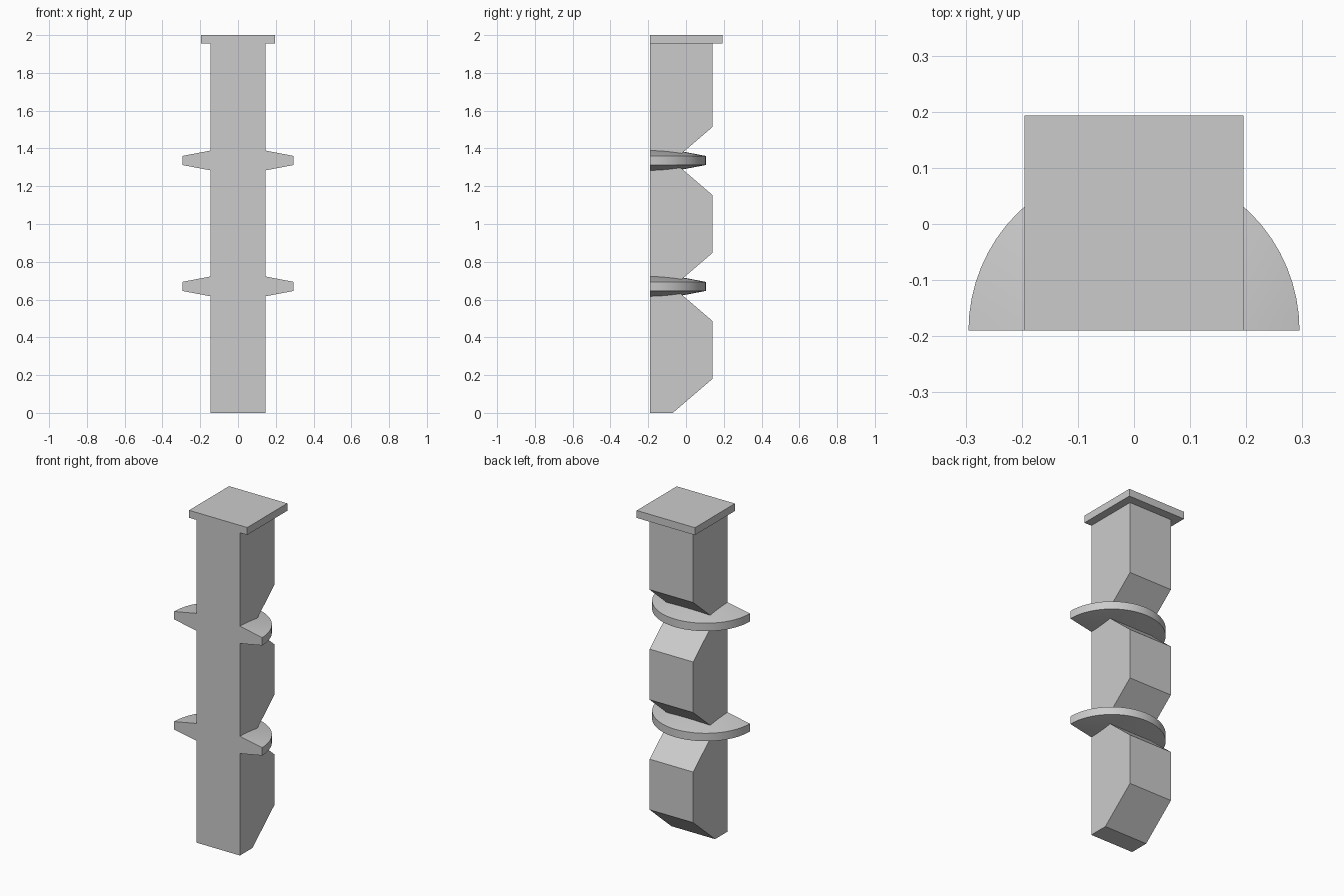
import bpy, bmesh, math
from mathutils import Vector

cube = bpy.data.objects.get("Cube")
if cube:
    bpy.data.objects.remove(cube, do_unlink=True)

GREY = (0.6, 0.6, 0.6, 1.0)
stone = bpy.data.materials.new("plain grey")
stone.use_nodes = True
stone.diffuse_color = GREY
stone.node_tree.nodes["Principled BSDF"].inputs["Base Color"].default_value = GREY

FRONT, BACK, WAIST = -0.19, 0.14, -0.07   # depths of the column
PITCH = 2 / 3                             # height of one column section
CHAMFER = 0.18


def finish(name, bm):
    bmesh.ops.recalc_face_normals(bm, faces=bm.faces)
    mesh = bpy.data.meshes.new(name)
    bm.to_mesh(mesh)
    bm.free()
    mesh.materials.append(stone)
    obj = bpy.data.objects.new(name, mesh)
    bpy.context.collection.objects.link(obj)
    return obj


def extrude_profile(name, points, half_width):
    """Extrude a side profile of (y, z) points across x."""
    bm = bmesh.new()
    face = bm.faces.new([bm.verts.new((-half_width, y, z)) for y, z in points])
    side = bmesh.ops.extrude_face_region(bm, geom=[face])
    verts = [g for g in side["geom"] if isinstance(g, bmesh.types.BMVert)]
    bmesh.ops.translate(bm, verts=verts, vec=(2 * half_width, 0, 0))
    # extrusion keeps the starting face, so the solid is closed
    return finish(name, bm)


def half_collar(name, z):
    """Half disc tapering from its axis to a thin rim."""
    bm = bmesh.new()
    section = [(0, 0.08), (0.295, 0.024), (0.295, -0.024), (0, -0.08)]
    verts = [bm.verts.new((r, FRONT, z + h)) for r, h in section]
    edges = [bm.edges.new(pair) for pair in zip(verts, verts[1:])]
    bmesh.ops.spin(bm, geom=verts + edges, cent=(0, FRONT, z), axis=(0, 0, 1),
                   angle=math.pi, steps=32)
    bmesh.ops.remove_doubles(bm, verts=bm.verts, dist=0.0001)
    bmesh.ops.holes_fill(bm, edges=[e for e in bm.edges if e.is_boundary], sides=0)
    obj = finish(name, bm)
    bpy.ops.object.select_all(action='DESELECT')
    obj.select_set(True)
    bpy.context.view_layer.objects.active = obj
    bpy.ops.object.shade_smooth_by_angle(angle=math.radians(20))


# Column with notches cut into its back
profile = [(FRONT, 0)]
for i in range(3):
    base = i * PITCH
    profile += [(WAIST, base), (BACK, base + CHAMFER)]
    if i < 2:
        profile.append((BACK, base + PITCH - CHAMFER))
profile += [(BACK, 1.955), (FRONT, 1.955)]
extrude_profile("column", profile, 0.146)

# Square cap slab
extrude_profile("cap", [(FRONT, 1.955), (0.193, 1.955), (0.193, 2), (FRONT, 2)], 0.195)

# Collars around the notches
for i, name in enumerate(("lower_collar", "upper_collar"), 1):
    half_collar(name, i * PITCH + 0.003)
